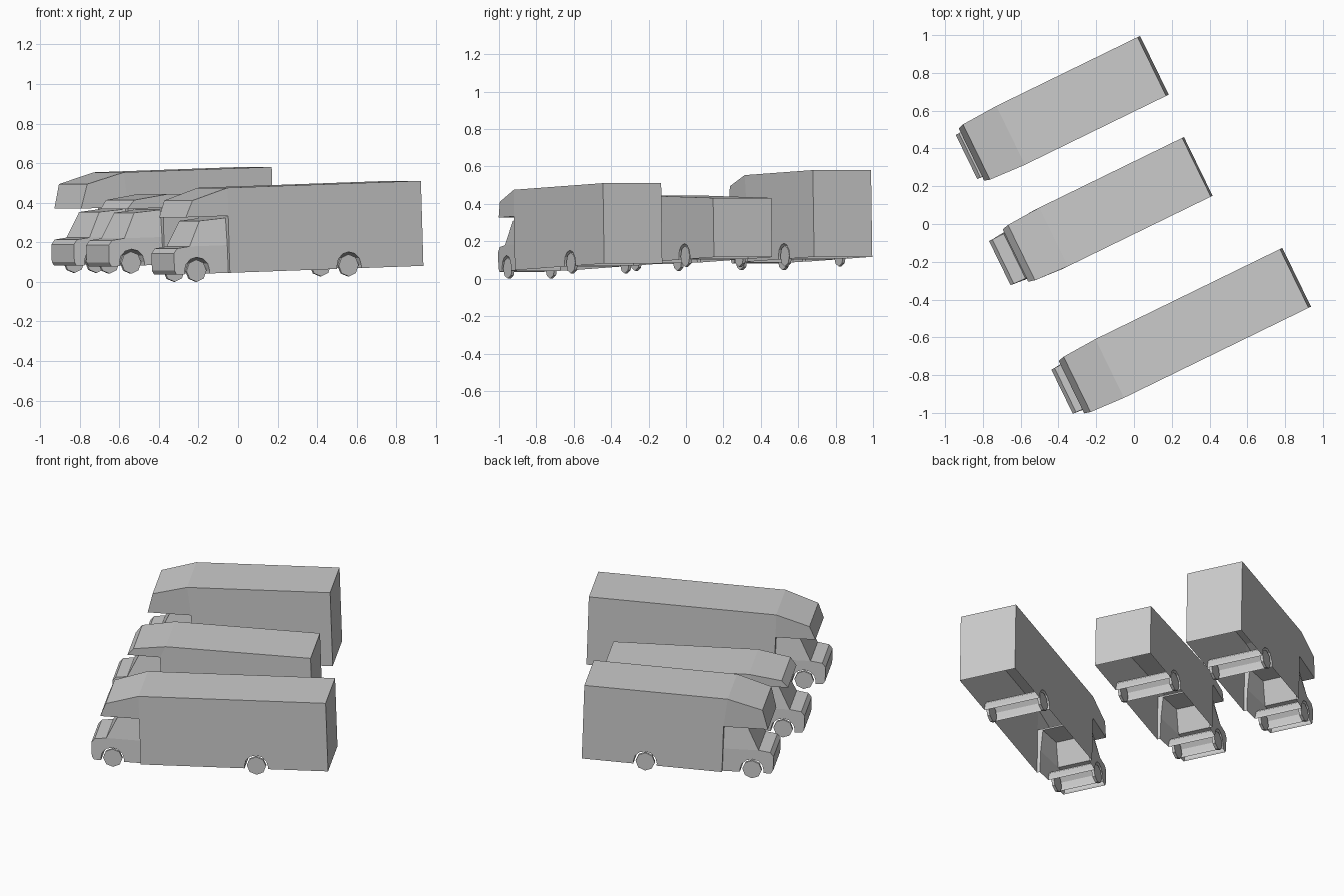
import bpy, bmesh, math
from mathutils import Matrix

if "Cube" in bpy.data.objects:
    bpy.data.objects.remove(bpy.data.objects["Cube"])

YAW, PITCH = math.radians(26), math.radians(1.86)
FLOOR, LEDGE, HALF = 0.04, 0.328, 0.173      # skirt height, overhang underside, half width
WHEEL_R, ARCH_R = 0.056, 0.068


def finish(name, bm, matrix):
    bmesh.ops.recalc_face_normals(bm, faces=bm.faces)
    mesh = bpy.data.meshes.new(name)
    bm.to_mesh(mesh)
    bm.free()
    obj = bpy.data.objects.new(name, mesh)
    bpy.context.collection.objects.link(obj)
    obj.matrix_world = matrix
    return obj


def mirrored_shell(name, points, sides, bands, matrix):
    """points (length, height, half width); sides are mirrored, bands join left to right."""
    bm = bmesh.new()
    left = [bm.verts.new((s, w, h)) for s, h, w in points]
    right = [bm.verts.new((s, -w, h)) for s, h, w in points]
    for side in sides:
        bm.faces.new([left[i] for i in side])
        bm.faces.new([right[i] for i in reversed(side)])
    for a, b in bands:
        bm.faces.new((left[a], left[b], right[b], right[a]))
    return finish(name, bm, matrix)


def arch(center, width_at, step):
    """Wheel arch outline, running rearward (step 1) or forward (step -1)."""
    pts = [(center - step * ARCH_R, FLOOR)]
    for i in range(7):
        a = math.pi * i / 6
        pts.append((center - step * ARCH_R * math.cos(a),
                    WHEEL_R + ARCH_R * math.sin(a)))
    pts.append((center + step * ARCH_R, FLOOR))
    return [(s, h, width_at(s)) for s, h in pts]


def chain(start, count):
    return [(i, i + 1) for i in range(start, start + count - 1)]


def wheel(name, s, t, matrix):
    bm = bmesh.new()
    bmesh.ops.create_cone(bm, cap_ends=True, segments=8, radius1=WHEEL_R,
                          radius2=WHEEL_R, depth=0.016)
    bm.transform(Matrix.Translation((s, t, WHEEL_R)) @ Matrix.Rotation(math.pi / 2, 4, 'X'))
    finish(name, bm, matrix)


def camper(label, offset, z0, nose, rear, rear_wheel, top_rear, taper, upper, low_s):
    place = (Matrix.Translation((-math.sin(YAW) * offset, math.cos(YAW) * offset, z0))
             @ Matrix.Rotation(YAW, 4, 'Z') @ Matrix.Rotation(-PITCH, 4, 'Y'))
    front = nose + 0.29

    # living body with sleeping overhang, open underneath
    pts = [(rear, FLOOR, HALF), (rear, top_rear, HALF), (*taper, HALF),
           (*upper, 0.163), (low_s, LEDGE, 0.154), (front, LEDGE, HALF),
           (front, FLOOR, HALF), (front, 0.318, 0.14), (front, 0.18, 0.152),
           (front, FLOOR, 0.155)]
    n = len(pts)
    wells = arch(rear_wheel, lambda s: HALF, 1)
    outline = [0, 1, 2, 5, 6] + list(range(n, n + len(wells)))
    mirrored_shell(label + "_body", pts + wells,
                   [outline, [2, 3, 4, 5], [6, 5, 7, 8, 9]],
                   chain(0, 6) + [(5, 7)] + chain(n, len(wells)), place)

    # cab with bonnet, windscreen and roof
    cab = [(0, 0.06, 0.13), (0, 0.148, 0.13), (0.02, 0.172, 0.13),
           (0.088, 0.18, 0.132), (0.155, 0.307, 0.116), (0.29, 0.318, 0.14),
           (0.29, 0.18, 0.152), (0.29, FLOOR, 0.155), (0.012, FLOOR, 0.13)]
    n = len(cab)
    wells = arch(0.122, lambda s: 0.13 + 0.086 * s, -1)
    lower = [0, 1, 2, 3, 6, 7] + list(range(n, n + len(wells))) + [8]
    mirrored_shell(label + "_cab", [(nose + s, h, w) for s, h, w in cab + wells],
                   [lower, [3, 4, 5, 6]],
                   [(8, 0)] + chain(0, 6) + chain(n, len(wells)), place)

    # wheels
    for side, tag in ((1, "left"), (-1, "right")):
        wheel(f"{label}_front_wheel_{tag}", nose + 0.122, side * 0.126, place)
        wheel(f"{label}_rear_wheel_{tag}", rear_wheel, side * 0.16, place)


camper("tall_camper", 0.708, 0.062, -0.637, 0.467, 0.10, 0.504,
       (-0.365, 0.504), (-0.568, 0.451), -0.602)
camper("low_camper", 0.125, 0.061, -0.725, 0.441, 0.08, 0.357,
       (-0.40, 0.397), (-0.59, 0.372), -0.627)
camper("long_camper", -0.631, 0.020, -0.727, 0.652, 0.235, 0.47,
       (-0.436, 0.47), (-0.63, 0.412), -0.666)
